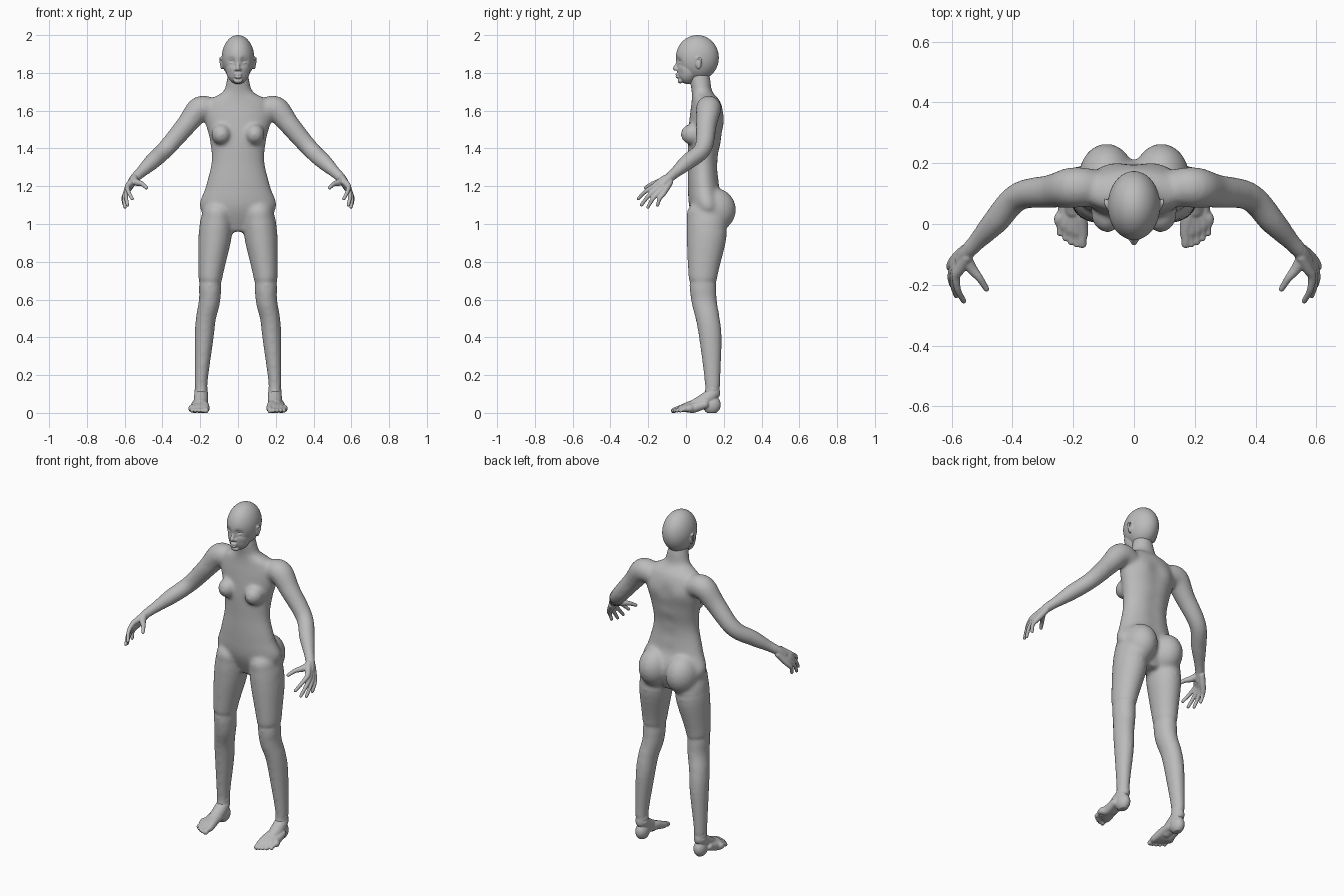
import bpy, bmesh, math
from mathutils import Vector, Matrix

cube = bpy.data.objects.get("Cube")
if cube:
    bpy.data.objects.remove(cube)

grey = (0.5, 0.5, 0.5, 1)
material = bpy.data.materials.new("plain_grey")
material.use_nodes = True
material.diffuse_color = grey
material.node_tree.nodes["Principled BSDF"].inputs["Base Color"].default_value = grey


def spline(keys, steps=6):
    """Smooth curve through tuples of numbers."""
    padded = [keys[0], *keys, keys[-1]]
    points = []
    for first in range(len(keys) - 1):
        for step in range(steps):
            t = step / steps
            points.append([b + t * ((c - a) + t * ((2 * a - 5 * b + 4 * c - d) + t * (3 * b - a - 3 * c + d))) / 2
                           for a, b, c, d in zip(*padded[first:first + 4])])
    return points + [list(keys[-1])]


def circle(count):
    """Unit circle as pairs of cosine and sine."""
    angles = [math.tau * i / count for i in range(count)]
    return [(math.cos(angle), math.sin(angle)) for angle in angles]


def skin(bm, rings):
    """Closed skin over a row of rings."""
    rows = [[bm.verts.new(point) for point in ring] for ring in rings]
    for low, high in zip(rows, rows[1:]):
        for i in range(len(low)):
            bm.faces.new((low[i - 1], low[i], high[i], high[i - 1]))
    bm.faces.new(rows[0])
    bm.faces.new(rows[-1])


def trunk(bm, keys):
    """Stack of level ovals; each key is height, half width, front and back."""
    skin(bm, [[(wide * c, (front + back) / 2 + (back - front) / 2 * d, z) for c, d in circle(64)]
              for z, wide, front, back in spline(keys)])


def ball(bm, centre, radii, side=1):
    x, y, z = centre
    place = Matrix.Translation((side * x, y, z)) @ Matrix.Diagonal((*radii, 1))
    bmesh.ops.create_uvsphere(bm, u_segments=48, v_segments=32, radius=1, matrix=place)


def tube(bm, keys, side=1, deep=1):
    """Round limb with rounded ends; each key is a position and a radius."""
    points = spline(keys)
    rings = []
    for i, (x, y, z, radius) in enumerate(points):
        before, after = points[max(i - 1, 0)], points[min(i + 1, len(points) - 1)]
        turn = (Vector(after[:3]) - Vector(before[:3])).to_track_quat('Z', 'Y')
        offsets = [turn @ Vector((radius * c, radius * d, 0)) for c, d in circle(32)]
        rings.append([(side * (x + p.x), y + p.y * deep, z + p.z) for p in offsets])
    skin(bm, rings)
    for *centre, radius in (keys[0], keys[-1]):
        ball(bm, centre, (radius, radius * deep, radius), side)


def push(bm, centre, radius, depth, side=1):
    """Soft bump or hollow, moved along y."""
    x, y, z = centre
    for v in bm.verts:
        if abs(v.co.y - y) < 0.08:
            v.co.y += depth * math.exp(-((v.co.x - side * x) ** 2 + (v.co.z - z) ** 2) / radius ** 2)


def finish(bm, name, voxel=0, smooth=0):
    """Fuse the pieces into one smooth surface that rests on the ground."""
    bmesh.ops.recalc_face_normals(bm, faces=bm.faces)
    mesh = bpy.data.meshes.new(name)
    bm.to_mesh(mesh)
    bm.free()
    part = bpy.data.objects.new(name, mesh)
    bpy.context.collection.objects.link(part)
    if voxel:
        fuse = part.modifiers.new("fuse", 'REMESH')
        fuse.mode, fuse.voxel_size = 'VOXEL', voxel
        soften = part.modifiers.new("soften", 'SMOOTH')
        soften.factor, soften.iterations = 0.5, smooth
        graph = bpy.context.evaluated_depsgraph_get()
        mesh = bpy.data.meshes.new_from_object(part.evaluated_get(graph))
        part.modifiers.clear()
        part.data = mesh
    for v in mesh.vertices:
        v.co.z = max(v.co.z, 0)
    mesh.materials.clear()
    mesh.materials.append(material)
    for face in mesh.polygons:
        face.use_smooth = True


# Shared joints of the left side
shoulder, elbow = Vector((.2, .12, 1.61)), Vector((.38, .09, 1.4))
wrist, palm = Vector((.546, -.09, 1.243)), Vector((.59, -.15, 1.18))
ankle, instep = Vector((.195, .14, .1)), Vector((.197, .05, .04))
eye = Vector((.034, -.015, 1.862))

# Body: torso and neck with a spine groove
body = bmesh.new()
trunk(body, [(.96, .08, .07, .17), (1.08, .2, .02, .21), (1.2, .17, .01, .18), (1.33, .14, .01, .17),
             (1.45, .15, .01, .19), (1.57, .18, .02, .2), (1.65, .16, .03, .18), (1.7, .08, .03, .14),
             (1.76, .06, .02, .13), (1.81, .05, .02, .12)])
for i in range(5):
    push(body, (0, .2, 1.2 + i * .09), .04, -.007)
for side in (1, -1):
    # Shoulder blade, buttock and breast
    push(body, (.085, .2, 1.55), .05, .008, side)
    ball(body, (.09, .152, 1.075), (.092, .112, .115), side)
    ball(body, (.088, .036, 1.475), (.053, .064, .056), side)
    # Leg
    tube(body, [(.11, .1, 1.05, .08), (.12, .11, .95, .09), (.145, .09, .73, .065), (.15, .095, .6, .057),
                (.17, .115, .5, .053), (.18, .13, .39, .05), (.195, .14, .17, .035), (*ankle, .036)],
         side, deep=1.2)
    # Arm
    tube(body, [(.13, .12, 1.6, .06), (*shoulder, .067), (*shoulder.lerp(elbow, .4), .055), (*elbow, .047),
                (*elbow.lerp(wrist, .45), .043), (*elbow.lerp(wrist, .8), .031), (*wrist, .027),
                (*wrist.lerp(palm, .4), .02)], side)
finish(body, "body", .009, 14)

# Head: skull and face with hollow eye sockets and cheeks
head = bmesh.new()
ball(head, (0, .06, 1.88), (.086, .114, .12))
ball(head, (0, .01, 1.82), (.064, .057, .08))
for side in (1, -1):
    push(head, eye, .016, .017, side)
    push(head, (.05, -.02, 1.8), .02, .005, side)
# Nose, lips and chin
tube(head, [(0, -.04, 1.868, .008), (0, -.048, 1.843, .009), (0, -.058, 1.823, .012)])
for z in (1.792, 1.778):
    ball(head, (0, -.044, z), (.021, .012, .007))
ball(head, (0, -.03, 1.758), (.024, .014, .014))
for side in (1, -1):
    ball(head, (.011, -.046, 1.818), (.009, .012, .008), side)
    # Brow and eyelids, arched around the eye
    for rise, forward, radius in ((.024, .02, .007), (.009, .019, .004), (-.009, .018, .004)):
        middle = eye + Vector((0, -forward, rise))
        inner, outer = [middle + Vector((x, y, -rise / 2)) for x, y in ((-.017, .003), (.018, .016))]
        tube(head, [(*inner, radius), (*middle, radius), (*outer, radius)], side)
    # Ear with a raised rim
    ball(head, (.084, .066, 1.85), (.009, .016, .026), side)
    tube(head, [(.083, .052, 1.856, .004), (.09, .058, 1.878, .005), (.095, .08, 1.87, .005),
                (.086, .066, 1.825, .006)], side)
finish(head, "head", .004, 3)

for name, side in (("left", 1), ("right", -1)):
    socket = bmesh.new()
    ball(socket, eye, (.015, .015, .013), side)
    finish(socket, name + "_eye")

    # Hand: four fingers fanned from first to last, and a thumb
    hand = bmesh.new()
    tube(hand, [(*elbow.lerp(wrist, .85), .025), (*wrist, .025), (*wrist.lerp(palm, .5), .022)], side)
    for i in range(4):
        t = i / 3
        knuckle = Vector((.585, -.172, 1.198)).lerp(Vector((.597, -.122, 1.158)), t)
        tip = Vector((.56, -.253, 1.133)).lerp(Vector((.602, -.15, 1.1)), t)
        tip += math.sin(math.pi * t) * Vector((.012, -.02, -.025))
        root = wrist.lerp(palm, .15) + (knuckle - palm) / 2
        bend = knuckle.lerp(tip, .5) + Vector((.007, -.004, .005))
        tube(hand, [(*root, .018), (*root.lerp(knuckle, .6), .017), (*knuckle, .014),
                    (*bend, .011), (*tip, .009)], side)
    tube(hand, [(.553, -.11, 1.235, .019), (.535, -.145, 1.22, .018), (.508, -.178, 1.212, .0125),
                (.485, -.214, 1.192, .0095)], side)
    finish(hand, name + "_hand", .004, 4)

    # Foot: heel, instep and five toes that step back outwards
    foot = bmesh.new()
    ball(foot, (.194, .136, .043), (.036, .048, .05), side)
    tube(foot, [(.195, .14, .13, .034), (*ankle, .036), (.196, .09, .06, .038), (*instep, .034)], side)
    for i in range(5):
        t = i / 4
        x, y, radius = .17 + .074 * t, -.08 + .04 * t * t, .0105 if i else .0145
        middle = instep.x + (x - instep.x) * .6
        tube(foot, [(middle, .1, .045, .022), (middle, .04, .042 - .016 * t, .026), (x, y + .055, .023, .02),
                    (x, y + .03, .019, radius), (x, y + radius, .012, radius)], side)
    finish(foot, name + "_foot", .004, 4)
